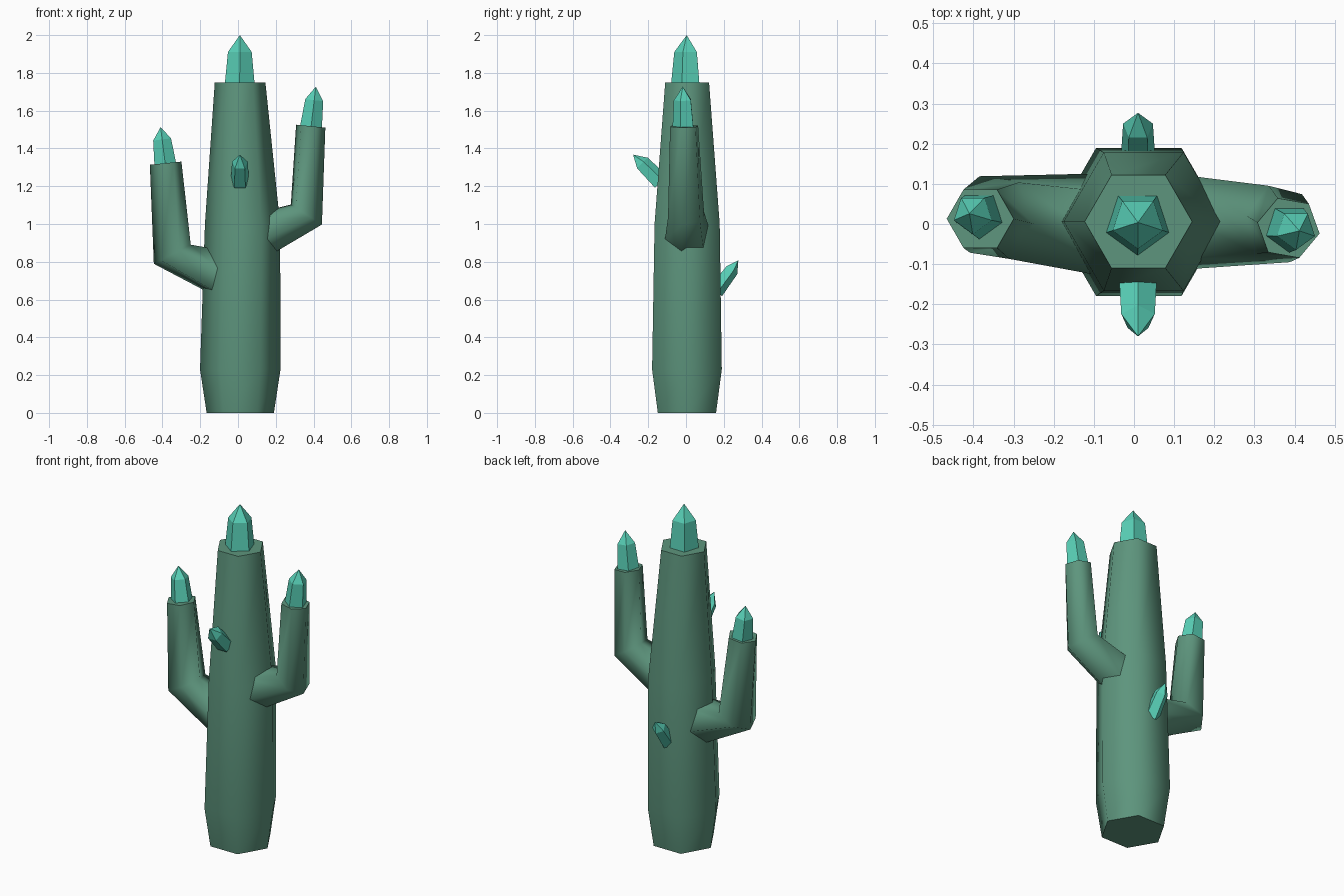
import bpy, bmesh, math
from mathutils import Vector

if "Cube" in bpy.data.objects:
    bpy.data.objects.remove(bpy.data.objects["Cube"])


def material(name, rgb):
    m = bpy.data.materials.new(name)
    m.diffuse_color = (*rgb, 1)
    m.use_nodes = True
    m.node_tree.nodes["Principled BSDF"].inputs["Base Color"].default_value = m.diffuse_color
    return m


GREEN = material("cactus green", (0.11, 0.30, 0.205))
TEAL = material("crystal teal", (0.10, 0.64, 0.48))


def loft(name, sides, rings, mat, tip=None, smooth=False):
    """Skin regular polygons; ring = (centre, normal, radius, phase in degrees)."""
    bm = bmesh.new()
    loops = []
    for centre, normal, r, phase in rings:
        n = Vector(normal).normalized()
        side = Vector((0, 1, 0)) if abs(n.y) < 0.3 else Vector((1, 0, 0))
        u = (side - n * side.dot(n)).normalized()
        v = n.cross(u)
        loop = []
        for k in range(sides):
            a = math.radians(phase) + math.tau * k / sides
            loop.append(bm.verts.new(Vector(centre) + r * (u * math.cos(a) + v * math.sin(a))))
        loops.append(loop)
    for a, b in zip(loops, loops[1:]):
        for k in range(sides):
            j = (k + 1) % sides
            bm.faces.new((a[k], a[j], b[j], b[k]))
    bm.faces.new(loops[0][::-1])
    if tip is None:
        bm.faces.new(loops[-1])
    else:
        t = bm.verts.new(tip)
        for k in range(sides):
            bm.faces.new((loops[-1][k], loops[-1][(k + 1) % sides], t))
    bmesh.ops.recalc_face_normals(bm, faces=bm.faces)
    if smooth:
        for f in bm.faces:
            f.smooth = True
        for e in bm.edges:
            e.smooth = e.calc_face_angle(0) < math.radians(66)
    mesh = bpy.data.meshes.new(name)
    bm.to_mesh(mesh)
    bm.free()
    mesh.materials.append(mat)
    obj = bpy.data.objects.new(name, mesh)
    bpy.context.collection.objects.link(obj)


def crystal(name, base, tip, r_base, r_shoulder, shoulder, phase=180):
    """Five-sided shard from base to tip."""
    base, tip = Vector(base), Vector(tip)
    n = tip - base
    loft(name, 5, [(base, n, r_base, phase),
                   (base + n * shoulder, n, r_shoulder, phase)], TEAL, tip=tip)


# Hexagonal trunk
up = (0, 0, 1)
loft("trunk", 6, [((0.012, 0.005, 0), up, 0.178, 30),
                  ((0.012, 0.005, 0.23), up, 0.213, 30),
                  ((0.024, 0.006, 1.0), up, 0.199, 30),
                  ((0.011, 0.006, 1.75), up, 0.134, 30)], GREEN, smooth=True)

# Bent arms
loft("right_arm", 6, [((0.13, 0.005, 0.945), (1, 0, 0.3), 0.122, 16),
                      ((0.362, 0.0, 1.05), (0.54, 0, 0.84), 0.1, 18),
                      ((0.385, -0.01, 1.518), (0.1, 0, 1), 0.079, 20)], GREEN, smooth=True)
loft("left_arm", 6, [((-0.11, 0.0, 0.745), (-1, 0, 0.3), 0.127, 10),
                     ((-0.348, 0.016, 0.84), (-0.46, 0, 0.89), 0.111, 22),
                     ((-0.383, 0.013, 1.322), (-0.1, 0, 1), 0.084, 30)], GREEN, smooth=True)

# Crystals on the tips
crystal("top_crystal", (0.009, 0.004, 1.73), (0.01, 0.004, 2.0), 0.084, 0.066, 0.67)
crystal("right_arm_crystal", (0.385, -0.01, 1.5), (0.412, -0.017, 1.727), 0.062, 0.05, 0.69)
crystal("left_arm_crystal", (-0.383, 0.022, 1.3), (-0.41, 0.026, 1.513), 0.062, 0.05, 0.69)

# Crystals on the trunk
crystal("front_crystal", (0.01, -0.135, 1.22), (0.01, -0.28, 1.367), 0.05, 0.044, 0.68, 90)
crystal("back_crystal", (0.01, 0.155, 0.645), (0.01, 0.277, 0.807), 0.045, 0.039, 0.7, 90)
